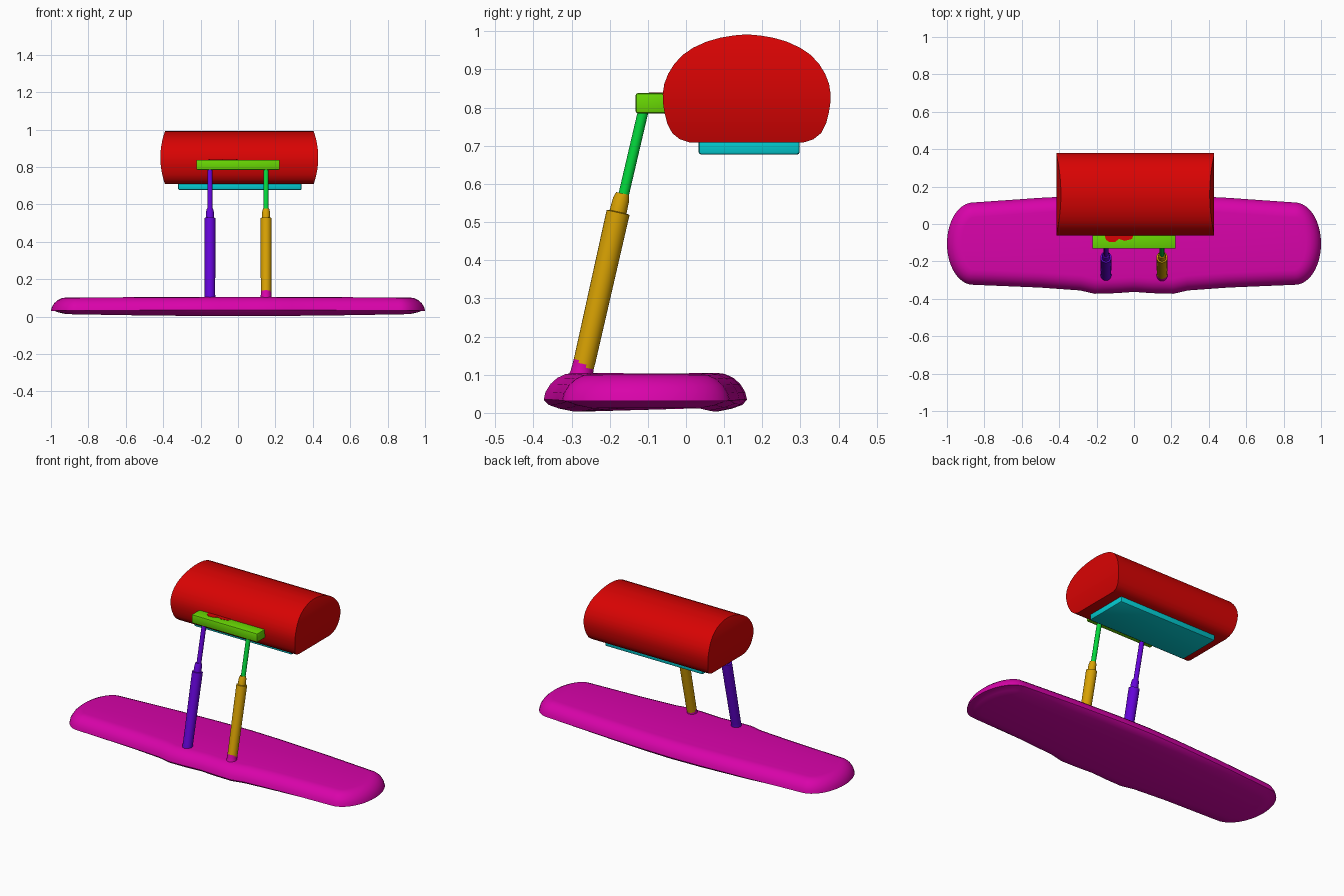
import bpy, bmesh, math
from mathutils import Vector

cube = bpy.data.objects.get("Cube")
if cube:
    bpy.data.objects.remove(cube, do_unlink=True)


def material(name, rgb):
    m = bpy.data.materials.new(name)
    m.use_nodes = True
    col = (*rgb, 1)
    m.diffuse_color = col
    m.node_tree.nodes["Principled BSDF"].inputs["Base Color"].default_value = col
    return m


RED = material("red", (0.69, 0.001, 0.001))
MAGENTA = material("magenta", (0.69, 0.001, 0.40))
GOLD = material("gold", (0.69, 0.36, 0.001))
VIOLET = material("violet", (0.13, 0.001, 0.69))
GREEN = material("green", (0.001, 0.69, 0.045))
LIME = material("lime", (0.14, 0.69, 0.001))
TEAL = material("teal", (0.001, 0.60, 0.64))


def finish(name, bm, mats, angle=35):
    bmesh.ops.recalc_face_normals(bm, faces=bm.faces)
    mesh = bpy.data.meshes.new(name)
    bm.to_mesh(mesh)
    bm.free()
    ob = bpy.data.objects.new(name, mesh)
    bpy.context.collection.objects.link(ob)
    for m in mats:
        mesh.materials.append(m)
    bpy.ops.object.select_all(action='DESELECT')
    ob.select_set(True)
    bpy.context.view_layer.objects.active = ob
    bpy.ops.object.shade_smooth_by_angle(angle=math.radians(angle))
    return ob


def loft(bm, rings):
    """Join closed rings of points and cap both ends."""
    loops = [[bm.verts.new(p) for p in r] for r in rings]
    n = len(loops[0])
    for a, b in zip(loops, loops[1:]):
        for i in range(n):
            j = (i + 1) % n
            bm.faces.new((a[i], a[j], b[j], b[i]))
    bm.faces.new(loops[0][::-1])
    bm.faces.new(loops[-1])


def box(name, lo, hi, mat, bevel):
    bm = bmesh.new()
    bmesh.ops.create_cube(bm, size=1)
    for v in bm.verts:
        v.co = [(l + h) / 2 + c * (h - l) for l, h, c in zip(lo, hi, v.co)]
    bmesh.ops.bevel(bm, geom=bm.edges[:], offset=bevel, segments=2,
                    profile=0.5, affect='EDGES')
    return finish(name, bm, [mat])


def tube(bm, stations, sides=24):
    """Tilted rings along a leaning axis: (y, z, radius)."""
    rings = []
    for y, z, r in stations:
        ring = []
        for i in range(sides):
            t = math.tau * i / sides
            ring.append((r * math.cos(t), y + r * math.sin(t), z - 0.22 * r * math.sin(t)))
        rings.append(ring)
    loft(bm, rings)


# Base: long rounded slab, slightly wider around the middle
half = [(0, 0.16), (0.2, 0.155), (0.5, 0.14)]
for i in range(25):
    t = math.pi * (0.5 - i / 24)
    half.append((0.86 + 0.14 * math.cos(t), -0.105 + 0.22 * math.sin(t)))
half += [(0.5, -0.34), (0.29, -0.355), (0.21, -0.373), (0.1, -0.37), (0, -0.363)]
outline = [Vector(p) for p in half + [(-x, y) for x, y in half[-2:0:-1]]]


def inset(points, d):
    out = []
    for i, p in enumerate(points):
        along = (points[(i + 1) % len(points)] - points[i - 1]).normalized()
        out.append(p + Vector((along.y, -along.x)) * d)
    return out


profile = [(0.08, 0.003), (0.04, 0.011), (0.012, 0.021), (0, 0.035), (0.005, 0.055),
           (0.018, 0.076), (0.036, 0.092), (0.058, 0.102), (0.08, 0.105)]
bm = bmesh.new()
rings = []
for d, z in profile:
    lift = 0.012 if z < 0.03 else -0.004
    rings.append([(p.x, p.y, z + lift * p.x ** 2) for p in inset(outline, d)])
loft(bm, rings)
finish("base", bm, [MAGENTA], 50)

# Telescopic posts: sleeve with collar, then a thin rod
for side, sleeve, rod in ((1, GOLD, GREEN), (-1, VIOLET, VIOLET)):
    label = "left" if side > 0 else "right"
    bm = bmesh.new()
    foot = 0.033 if side > 0 else 0.028
    tube(bm, [(-0.276, 0.09, foot), (-0.273, 0.105, 0.029), (-0.27, 0.12, 0.028),
              (-0.268, 0.128, 0.028), (-0.266, 0.135, 0.028), (-0.178, 0.525, 0.03),
              (-0.178, 0.527, 0.022), (-0.17, 0.56, 0.021), (-0.166, 0.575, 0.017)])
    if side > 0:  # base colour climbs the front of this foot
        for f in bm.faces:
            c = f.calc_center_median()
            if c.z < 0.15 and c.z + 0.75 * c.y < -0.075:
                f.material_index = 1
    ob = finish(label + "_post_sleeve", bm, [sleeve, MAGENTA])
    ob.location.x = 0.15 * side
    bm = bmesh.new()
    tube(bm, [(-0.165, 0.565, 0.0135), (-0.11, 0.8, 0.0135)], 16)
    ob = finish(label + "_post_rod", bm, [rod])
    ob.location.x = 0.15 * side

# Bracket joining the posts to the head
box("bracket", (-0.223, -0.132, 0.785), (0.223, -0.04, 0.838), LIME, 0.006)

# Ragged red patch on the bracket top
bm = bmesh.new()
patch = [(-0.16, -0.05), (-0.15, -0.085), (-0.13, -0.097), (-0.1, -0.095), (-0.08, -0.08),
         (-0.05, -0.09), (-0.01, -0.08), (0, -0.05)]
loft(bm, [[(x, y, z) for x, y in patch] for z in (0.836, 0.8395)])
finish("bracket_patch", bm, [RED])

# Head: barrel with a flat underside and ends bowed by height
rows = [(0.15, 0.709), (0.175, 0.717), (0.195, 0.733), (0.208, 0.758), (0.215, 0.785),
        (0.219, 0.81), (0.22, 0.835), (0.216, 0.862), (0.206, 0.888), (0.19, 0.914),
        (0.168, 0.938), (0.14, 0.957), (0.105, 0.973), (0.07, 0.983), (0.035, 0.989),
        (0.012, 0.991)]
bm = bmesh.new()
grid = []
for w, z in rows:
    reach = 0.422 - 0.024 * ((z - 0.85) / 0.14) ** 2
    grid.append([bm.verts.new((0.007 + sx * reach, 0.159 + sy * w, z))
                 for sx, sy in ((-1, -1), (1, -1), (1, 1), (-1, 1))])
for a, b in zip(grid, grid[1:]):
    for i in range(4):
        j = (i + 1) % 4
        bm.faces.new((a[i], a[j], b[j], b[i]))
bm.faces.new(grid[0][::-1])
bm.faces.new(grid[-1])
finish("head", bm, [RED])

# Plate under the head
box("under_plate", (-0.32, 0.033, 0.677), (0.34, 0.298, 0.72), TEAL, 0.007)
